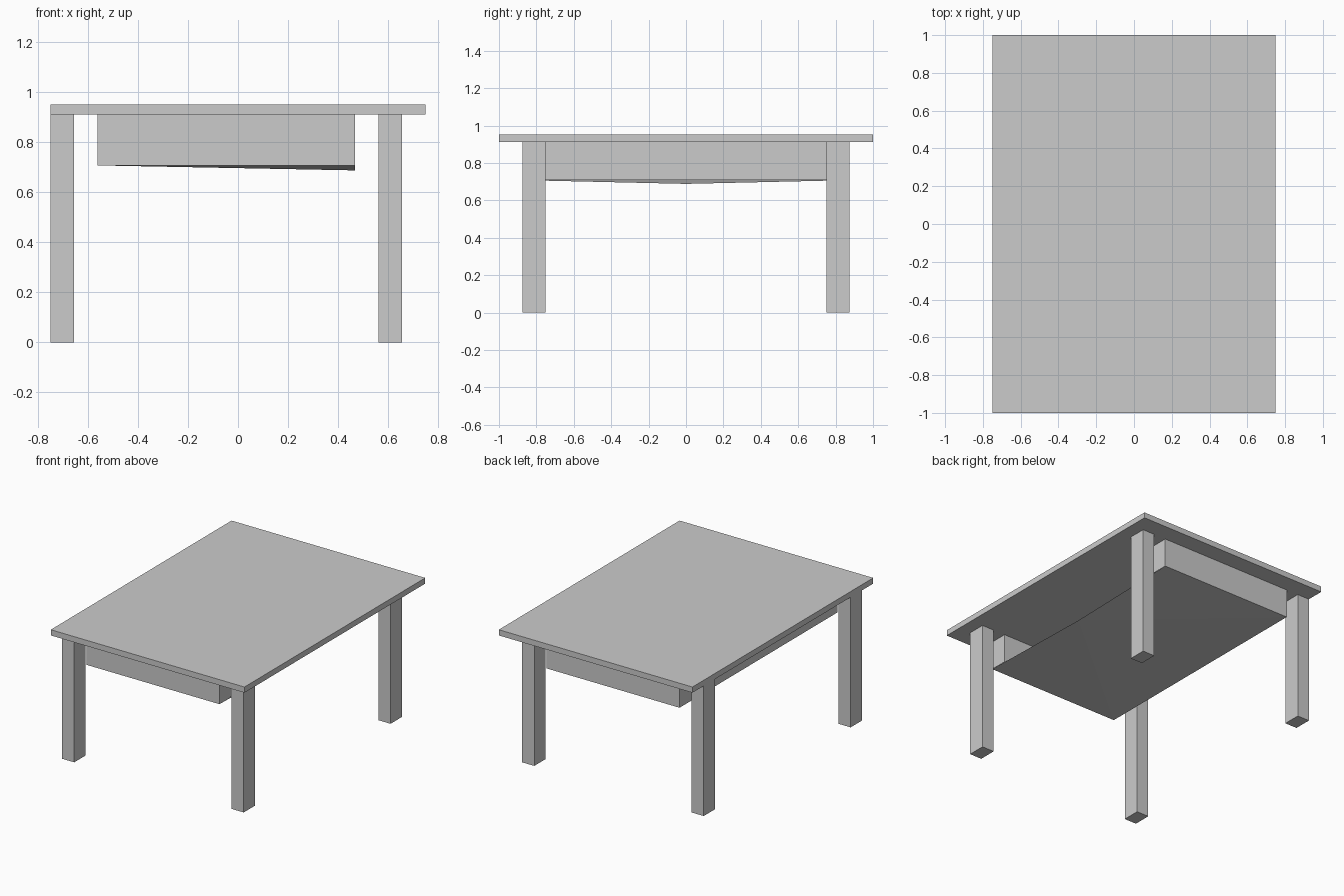
import bpy, bmesh

if "Cube" in bpy.data.objects:
    bpy.data.objects.remove(bpy.data.objects["Cube"])

TOP, UNDER, TRAY = 0.951, 0.911, 0.708


def box(name, x0, x1, y0, y1, z0, z1):
    bm = bmesh.new()
    bmesh.ops.create_cube(bm, size=1)
    for v in bm.verts:
        v.co.x = x1 if v.co.x > 0 else x0
        v.co.y = y1 if v.co.y > 0 else y0
        v.co.z = z1 if v.co.z > 0 else z0
    return finish(name, bm)


def finish(name, bm):
    mesh = bpy.data.meshes.new(name)
    bm.to_mesh(mesh)
    bm.free()
    obj = bpy.data.objects.new(name, mesh)
    bpy.context.collection.objects.link(obj)
    return obj


# table top
box("table_top", -0.75, 0.75, -1, 1, UNDER, TOP)

# four legs, the right pair set in from the edge
for side, x in (("left", -0.75), ("right", 0.5625)):
    for end, y in (("front", -0.875), ("back", 0.75)):
        box(f"{end}_{side}_leg", x, x + 0.094, y, y + 0.125, 0, UNDER)

# shelf walls: U-shaped plan, open towards +x
bm = bmesh.new()
plan = [(0.469, -0.875), (0.469, -0.75), (-0.469, -0.75), (-0.469, 0.75),
        (0.469, 0.75), (0.469, 0.875), (-0.5625, 0.875), (-0.5625, -0.875)]
low = [bm.verts.new((x, y, TRAY)) for x, y in plan]
high = [bm.verts.new((x, y, UNDER)) for x, y in plan]
for i in range(len(plan)):
    j = (i + 1) % len(plan)
    bm.faces.new((low[i], low[j], high[j], high[i]))
bmesh.ops.recalc_face_normals(bm, faces=bm.faces)
finish("shelf_walls", bm)

# shelf floor: thin sheet sagging at the middle of its open edge
bm = bmesh.new()
rim = [bm.verts.new((x, y, TRAY)) for x, y in
       ((0.469, -0.875), (-0.5625, -0.875), (-0.5625, 0.875), (0.469, 0.875))]
sag = bm.verts.new((0.469, 0, 0.688))
for a, b in zip(rim, rim[1:]):
    bm.faces.new((sag, a, b))
bm.normal_update()
for f in bm.faces:
    if f.normal.z > 0:
        f.normal_flip()
finish("shelf_floor", bm)
